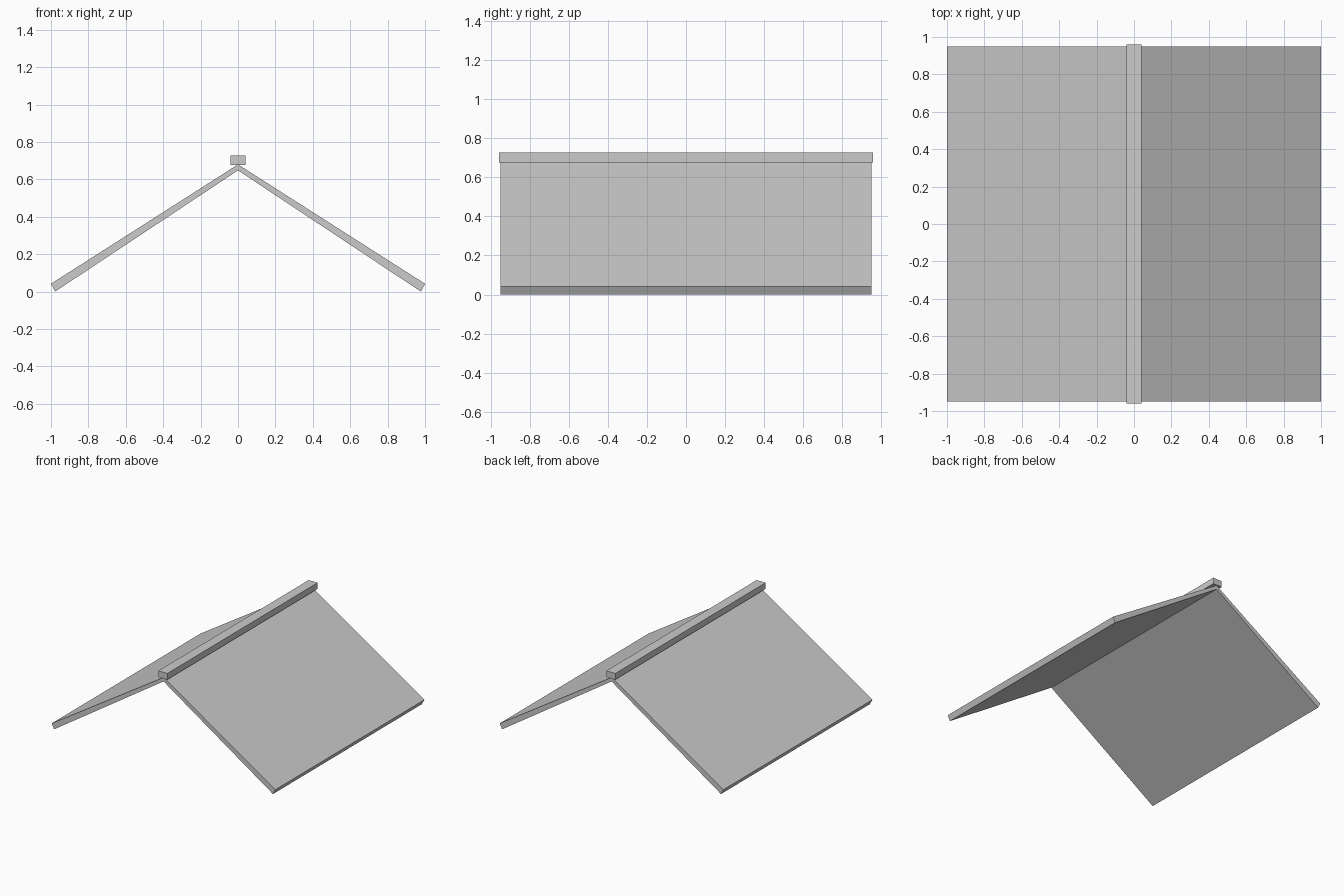
import bpy

if "Cube" in bpy.data.objects:
    bpy.data.objects.remove(bpy.data.objects["Cube"])

# One plain grey for the whole roof
grey = bpy.data.materials.new("light grey")
grey.diffuse_color = (0.6, 0.6, 0.6, 1.0)
grey.use_nodes = True
grey.node_tree.nodes["Principled BSDF"].inputs["Base Color"].default_value = grey.diffuse_color


def extrude_y(name, profile, half_len):
    """Closed prism: an (x, z) profile, counter-clockwise from -y, run along y."""
    n = len(profile)
    verts = [(x, y, z) for y in (-half_len, half_len) for x, z in profile]
    faces = [tuple(range(n)), tuple(reversed(range(n, 2 * n)))]
    faces += [(i, i + n, (i + 1) % n + n, (i + 1) % n) for i in range(n)]
    mesh = bpy.data.meshes.new(name)
    mesh.from_pydata(verts, [], faces)
    mesh.materials.append(grey)
    obj = bpy.data.objects.new(name, mesh)
    bpy.context.collection.objects.link(obj)
    return obj


# Sloping roof panels, slightly thinner at the ridge than at the eaves
panel = [(0.0, 0.648), (0.978, 0.0), (1.0, 0.042), (0.0, 0.68)]
extrude_y("right_roof_panel", panel, 0.95)
extrude_y("left_roof_panel", [(-x, z) for x, z in reversed(panel)], 0.95)

# Ridge beam on top, slightly longer than the panels
w, z0, z1 = 0.04, 0.677, 0.727
extrude_y("ridge_beam", [(-w, z0), (w, z0), (w, z1), (-w, z1)], 0.96)
